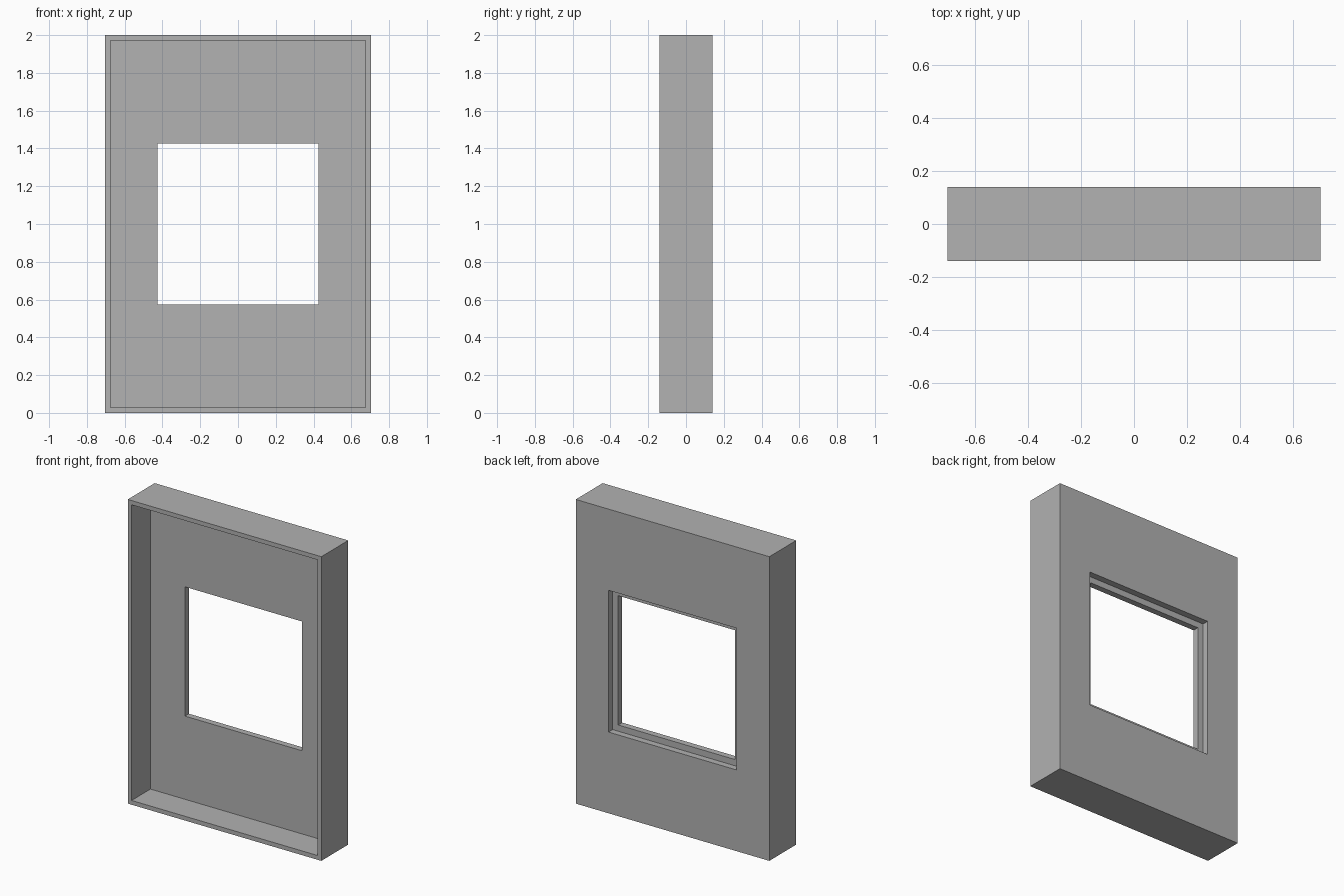
import bpy
import bmesh

# Remove the default cube
cube = bpy.data.objects.get("Cube")
if cube:
    bpy.data.objects.remove(cube, do_unlink=True)

# Plain grey material
GREY = (0.445, 0.445, 0.445, 1.0)
grey = bpy.data.materials.new("plain_grey")
grey.use_nodes = True
grey.diffuse_color = GREY
grey.node_tree.nodes["Principled BSDF"].inputs["Base Color"].default_value = GREY

# Cross-section of the frame: half width, half height, depth (y)
PROFILE = [
    (0.704, 1.0, -0.14),      # outer front edge
    (0.676, 0.972, -0.14),    # inner edge of the rim
    (0.676, 0.972, 0.056),    # floor of the front recess
    (0.425, 0.425, 0.056),    # window opening, front
    (0.425, 0.425, 0.097),    # window opening, back of the lip
    (0.466, 0.466, 0.097),    # rebate floor
    (0.466, 0.466, 0.14),     # rebate at the back face
    (0.704, 1.0, 0.14),       # outer back edge
]
CORNERS = [(-1, -1), (1, -1), (1, 1), (-1, 1)]

# Sweep the cross-section round the four mitred corners
bm = bmesh.new()
rings = [[bm.verts.new((sx * w, y, 1 + sz * h)) for sx, sz in CORNERS]
         for w, h, y in PROFILE]
for i, ring in enumerate(rings):
    following = rings[(i + 1) % len(rings)]
    for j in range(4):
        k = (j + 1) % 4
        bm.faces.new((ring[j], ring[k], following[k], following[j]))
bmesh.ops.recalc_face_normals(bm, faces=bm.faces)

mesh = bpy.data.meshes.new("window_panel")
bm.to_mesh(mesh)
bm.free()
mesh.materials.append(grey)
panel = bpy.data.objects.new("window_panel", mesh)
bpy.context.collection.objects.link(panel)
